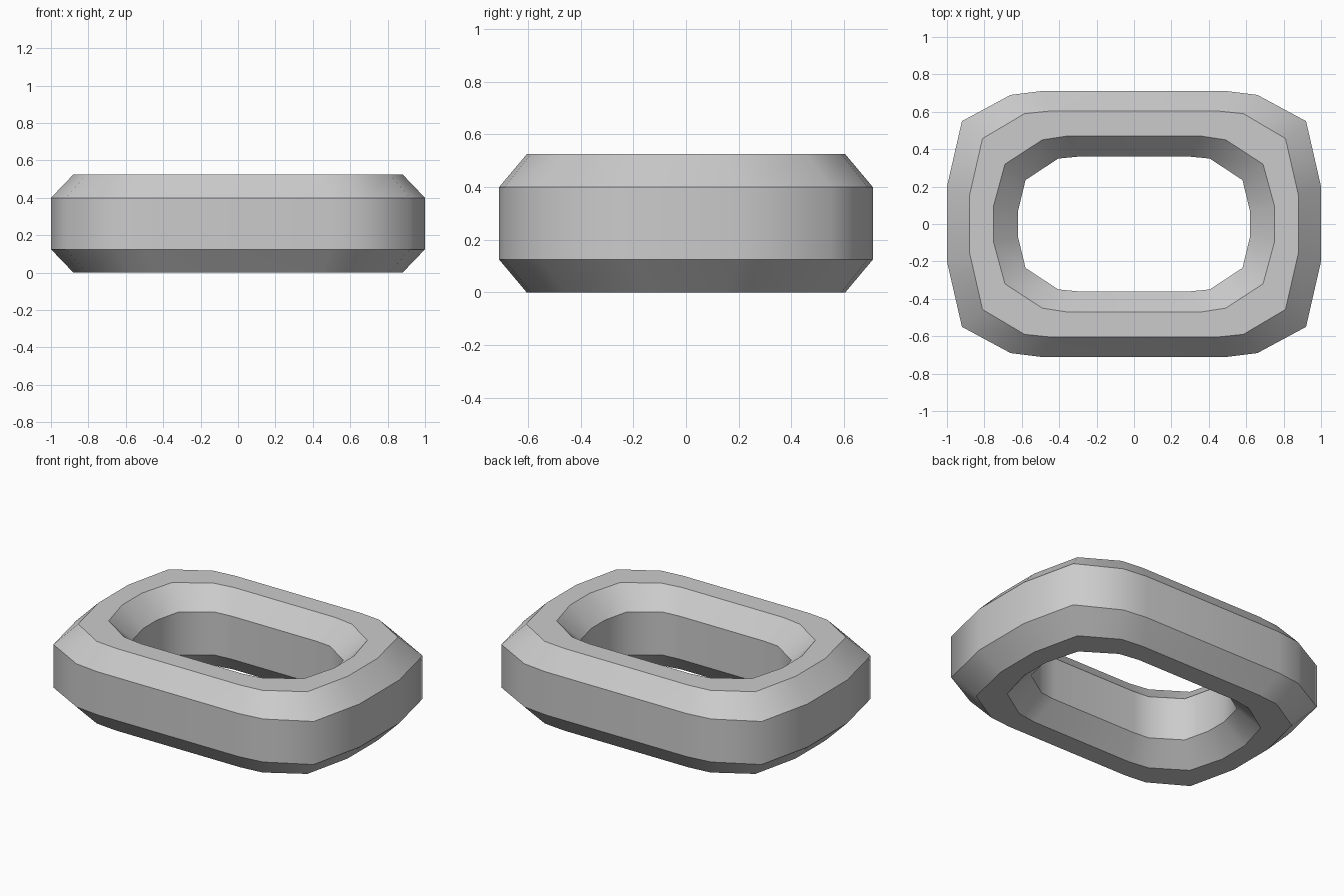
import bpy
import bmesh

cube = bpy.data.objects.get("Cube")
if cube:
    bpy.data.objects.remove(cube, do_unlink=True)

# One grey for the whole link
grey = bpy.data.materials.new("light grey")
grey.use_nodes = True
colour = (0.6, 0.6, 0.6, 1)
grey.diffuse_color = colour
grey.node_tree.nodes["Principled BSDF"].inputs["Base Color"].default_value = colour

# Quarter outlines of the four nested rounded rectangles
outer = [(1.0, 0.20), (0.92, 0.55), (0.66, 0.69), (0.50, 0.71)]
rim_out = [(0.88, 0.15), (0.81, 0.457), (0.585, 0.59), (0.44, 0.605)]
rim_in = [(0.75, 0.10), (0.69, 0.32), (0.49, 0.45), (0.36, 0.47)]
inner = [(0.62, 0.07), (0.58, 0.235), (0.405, 0.35), (0.30, 0.36)]

HEIGHT, CHAMFER = 0.525, 0.125
TOP = HEIGHT - CHAMFER


def full_outline(quarter):
    """Mirror a quarter outline into a closed counter-clockwise loop."""
    half = quarter + [(-x, y) for x, y in reversed(quarter)]
    return half + [(-x, -y) for x, y in half]


# Octagonal section swept round the link: outline and height of each edge loop
section = [(outer, CHAMFER), (outer, TOP), (rim_out, HEIGHT), (rim_in, HEIGHT),
           (inner, TOP), (inner, CHAMFER), (rim_in, 0), (rim_out, 0)]

bm = bmesh.new()
loops = [[bm.verts.new((x, y, z)) for x, y in full_outline(q)] for q, z in section]
for i, loop in enumerate(loops):
    above = loops[(i + 1) % len(loops)]
    for j in range(len(loop)):
        k = (j + 1) % len(loop)
        face = bm.faces.new((loop[j], loop[k], above[k], above[j]))
        face.smooth = True

# Creases run along the link; shading is smooth around its bends
for loop in loops:
    for j, vert in enumerate(loop):
        bm.edges.get((vert, loop[(j + 1) % len(loop)])).smooth = False
bmesh.ops.recalc_face_normals(bm, faces=bm.faces)

mesh = bpy.data.meshes.new("chain_link")
bm.to_mesh(mesh)
bm.free()
mesh.materials.append(grey)
link = bpy.data.objects.new("chain_link", mesh)
bpy.context.collection.objects.link(link)
